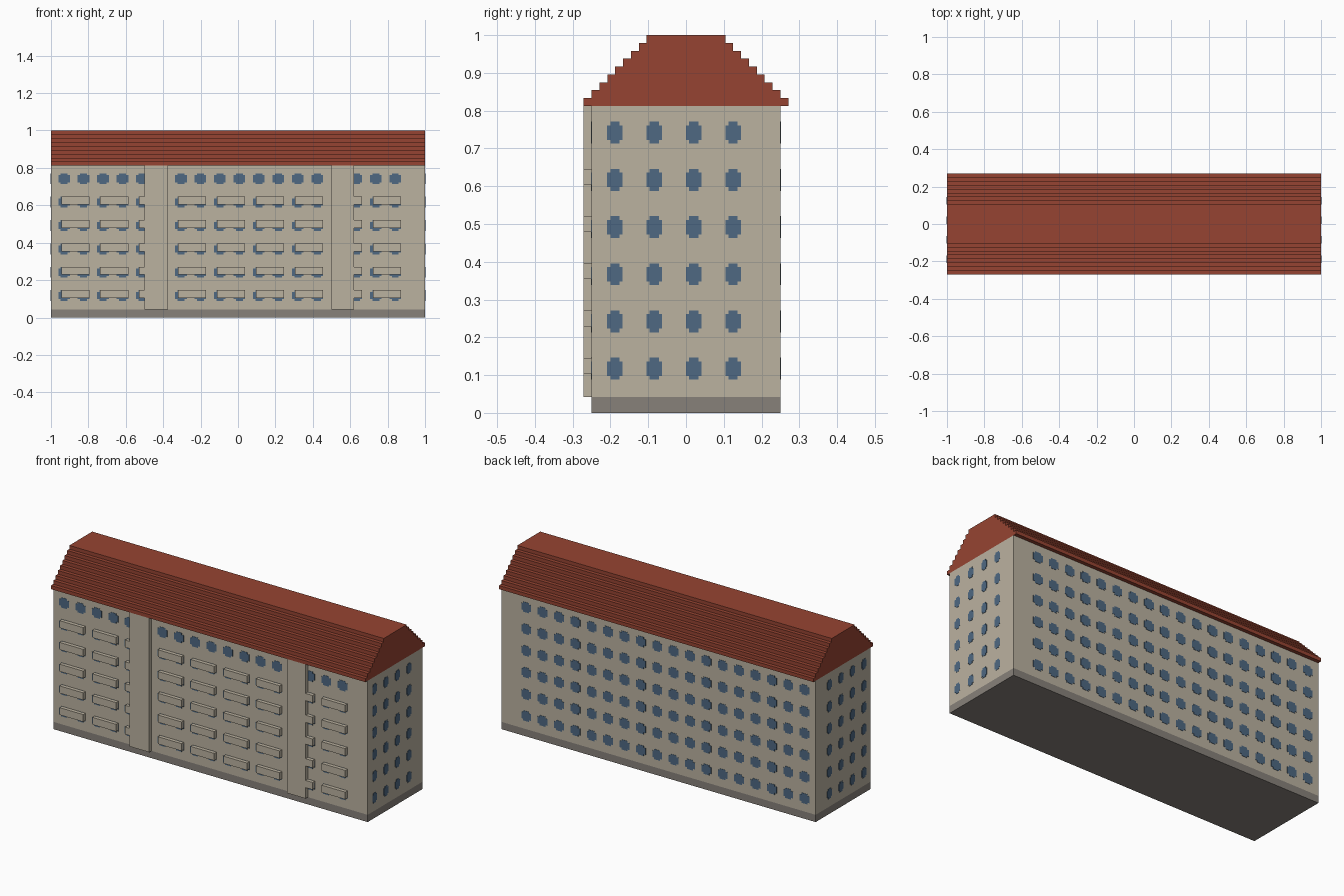
import bpy, bmesh
from mathutils import Matrix, Vector

cube = bpy.data.objects.get("Cube")
if cube:
    bpy.data.objects.remove(cube, do_unlink=True)

U = 1 / 48          # building module
HALF_DEPTH = 12 * U
EAVE = 39 * U


def material(name, rgb):
    linear = [((c / 255 + 0.055) / 1.055) ** 2.4 for c in rgb]
    mat = bpy.data.materials.new(name)
    mat.use_nodes = True
    mat.diffuse_color = (*linear, 1)
    mat.node_tree.nodes["Principled BSDF"].inputs["Base Color"].default_value = (*linear, 1)
    return mat


plaster = material("beige plaster", (187, 178, 160))
stone = material("grey stone", (135, 129, 122))
tile = material("red tile", (150, 68, 50))
glass = material("blue glass", (78, 104, 130))


def finish(name, bm, mat):
    bmesh.ops.recalc_face_normals(bm, faces=bm.faces)
    mesh = bpy.data.meshes.new(name)
    bm.to_mesh(mesh)
    bm.free()
    mesh.materials.append(mat)
    obj = bpy.data.objects.new(name, mesh)
    bpy.context.collection.objects.link(obj)
    return obj


def boxes(name, spans, mat):
    """Boxes given as (x0, x1, y0, y1, z0, z1)."""
    bm = bmesh.new()
    for x0, x1, y0, y1, z0, z1 in spans:
        size = Matrix.Diagonal((x1 - x0, y1 - y0, z1 - z0, 1))
        centre = Matrix.Translation(((x0 + x1) / 2, (y0 + y1) / 2, (z0 + z1) / 2))
        bmesh.ops.create_cube(bm, size=1, matrix=centre @ size)
    return finish(name, bm, mat)


def prism(bm, outline, along):
    face = bm.faces.new([bm.verts.new(p) for p in outline])
    moved = bmesh.ops.extrude_face_region(bm, geom=[face])["geom"]
    bmesh.ops.translate(bm, vec=along, verts=[v for v in moved if isinstance(v, bmesh.types.BMVert)])


# Walls and plinth
boxes("walls", [(-1, 1, -HALF_DEPTH, HALF_DEPTH, 2 * U, EAVE)], plaster)
boxes("plinth", [(-1, 1, -HALF_DEPTH, HALF_DEPTH, 0, 2 * U)], stone)

# Stepped roof with a flat top
steps = []
for i in range(9):
    half, low = (13 - i) * U, EAVE + i * U
    steps += [(half, low), (half, low + U)]
outline = [(-1, y, z) for y, z in steps] + [(-1, -y, z) for y, z in reversed(steps)]
roof = bmesh.new()
prism(roof, outline, Vector((2, 0, 0)))
finish("stepped_roof", roof, tile)

# Stairwell shafts on the front
shafts = [(-0.5, -0.375), (0.5, 0.62)]
boxes("stair_shafts", [(a, b, -13 * U, -HALF_DEPTH, 2 * U, EAVE) for a, b in shafts], plaster)

# Balconies, clipped where they run into the shafts
balconies = []
for column in range(9):
    left = -0.945 + column * 10 * U
    right = left + 0.15
    for a, b in shafts:
        if left < a < right:
            right = a
        elif left < b < right:
            left = b
    for floor in range(5):
        low = (5 + 6 * floor) * U
        balconies.append((left, right, -13 * U, -HALF_DEPTH, low, low + 2 * U))
boxes("balconies", balconies, plaster)


def windows(name, centres, wall, width, height):
    """Thin notched panes; wall maps (across, up) to a point, with an outward direction."""
    place, outward = wall
    w, h = width / 2, height / 2
    a, b = w * 0.6, h * 0.66
    quarter = [(w, b), (a, b), (a, h)]
    shape = quarter + [(-x, z) for x, z in reversed(quarter)]
    shape += [(-x, -z) for x, z in shape]
    bm = bmesh.new()
    for across in centres:
        for floor in range(6):
            up = 0.117 + floor * 6 * U
            prism(bm, [place(across + x, up + z) for x, z in shape], Vector(outward) * 0.0015)
    finish(name, bm, glass)


# Windows on all four walls
long_columns = [-0.93 + i * 5 * U for i in range(18)]
front_columns = [x for x in long_columns if not any(a < x < b for a, b in shafts)]
side_columns = [-0.188 + i * 5 * U for i in range(4)]
windows("front_windows", front_columns, (lambda s, z: (s, -HALF_DEPTH, z), (0, -1, 0)), 0.062, 0.058)
windows("back_windows", long_columns, (lambda s, z: (s, HALF_DEPTH, z), (0, 1, 0)), 0.062, 0.058)
windows("right_windows", side_columns, (lambda s, z: (-1, s, z), (-1, 0, 0)), 0.041, 0.058)
windows("left_windows", side_columns, (lambda s, z: (1, s, z), (1, 0, 0)), 0.041, 0.058)
